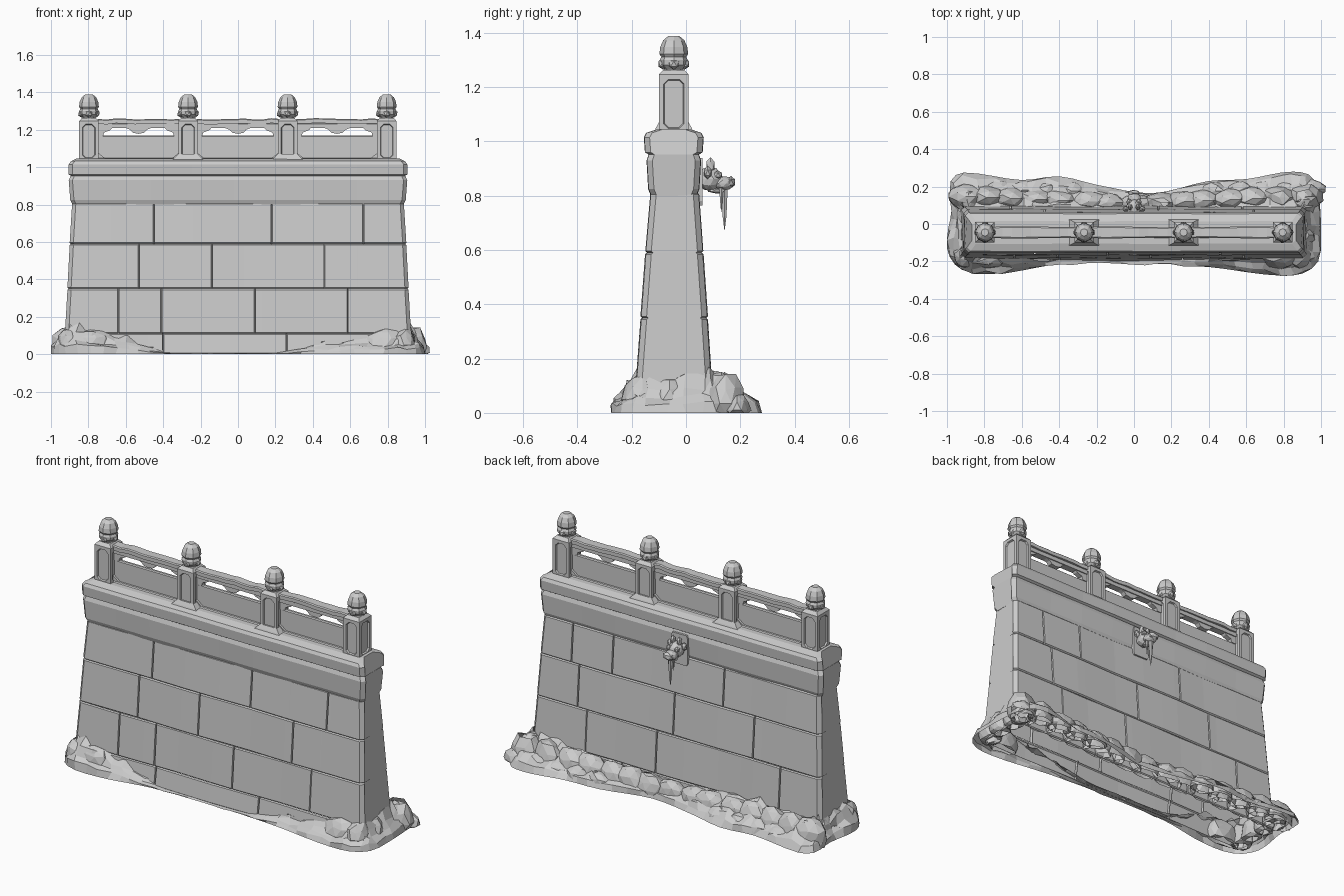
import bpy, bmesh, math, random
from mathutils import Vector, Matrix, geometry

random.seed(7)
default_cube = bpy.data.objects.get("Cube")
if default_cube:
    bpy.data.objects.remove(default_cube, do_unlink=True)

STONE = bpy.data.materials.new("grey_stone")
STONE.use_nodes = True
STONE.diffuse_color = (0.6, 0.6, 0.6, 1)
STONE.node_tree.nodes["Principled BSDF"].inputs["Base Color"].default_value = (0.6, 0.6, 0.6, 1)

MID = -0.045  # centre line of the wall


def rnd(amount):
    return random.uniform(-amount, amount)


def finish(name, bm, hollow=False):
    bmesh.ops.recalc_face_normals(bm, faces=bm.faces)
    if hollow:  # leave the level faces open
        bm.normal_update()
        level = [f for f in bm.faces if abs(f.normal.z) > 0.99]
        bmesh.ops.delete(bm, geom=level, context='FACES')
    mesh = bpy.data.meshes.new(name)
    bm.to_mesh(mesh)
    bm.free()
    mesh.materials.append(STONE)
    bpy.context.collection.objects.link(bpy.data.objects.new(name, mesh))


def loft_into(bm, rings, caps=True):
    rows = [[bm.verts.new(p) for p in ring] for ring in rings]
    n = len(rows[0])
    for low, high in zip(rows, rows[1:]):
        for i in range(n):
            j = (i + 1) % n
            bm.faces.new((low[i], low[j], high[j], high[i]))
    if caps:
        bm.faces.new(rows[0][::-1])
        bm.faces.new(rows[-1])


def loft(name, rings, hollow=False, caps=True):
    bm = bmesh.new()
    loft_into(bm, rings, caps)
    finish(name, bm, hollow)


def box_rings(x, y, levels):
    """Square rings for a list of (half width, half depth, height)."""
    return [[(x + sx * w, y + sy * d, z) for sx, sy in ((-1, -1), (1, -1), (1, 1), (-1, 1))]
            for w, d, z in levels]


def course(name, profile, front_joints=(), back_joints=(), cx=0, shake=(0, 0), bevel=0.012,
           step=0.22, hollow=False):
    """Loft a (y, z, half length) profile along x, with chamfered ends and narrow joints."""
    half = max(p[2] for p in profile)
    stations = []
    for side, joints in ((1, front_joints), (-1, back_joints)):
        for j in joints:
            stations += [(j - 0.004, 0), (j - 0.002, side), (j + 0.002, side), (j + 0.004, 0)]
    x = -half + step
    while x < half - step / 2:
        if all(abs(x - s[0]) > 0.03 for s in stations):
            stations.append((x, 0))
        x += step
    rings = []

    def end(sign, inset):
        return [(cx + sign * (h - bevel + inset), y - math.copysign(inset, y - MID), z)
                for y, z, h in profile]

    rings += [end(-1, bevel), end(-1, 0)]
    phase = rnd(3)
    for x, side in sorted(stations):
        dy = shake[0] * math.sin(9 * x + phase)
        dz = rnd(shake[1])
        ring = []
        for y, z, h in profile:
            front = y < MID
            cut = 0.012 if (side > 0 and front) or (side < 0 and not front) else 0
            ring.append((cx + x, y + (cut + dy if front else -cut - dy), z + dz))
        rings.append(ring)
    rings += [end(1, 0), end(1, bevel)]
    loft(name, rings, hollow)


def mirrored(half_profile):
    """Mirror a front profile (y, z, half length) to the back."""
    return half_profile + [(2 * MID - y, z, h) for y, z, h in reversed(half_profile)]


def prism(name, points, depth, y=MID):
    loft(name, [[(x, y + s * depth, z) for x, z in points] for s in (-1, 1)])


# Tapered masonry: height, front, back and half length at every bed joint
beds = [(0, -0.195, 0.1, 0.925), (0.11, -0.182, 0.093, 0.925), (0.35, -0.165, 0.078, 0.912),
        (0.59, -0.148, 0.062, 0.9), (0.81, -0.13, 0.047, 0.887)]
fronts = [(-0.4, 0.26), (-0.64, -0.41, 0.09, 0.585), (-0.53, -0.14, 0.46), (-0.45, 0.18, 0.67)]
backs = [(-0.3, 0.35), (-0.66, 0.13, 0.58), (-0.48, 0.03, 0.64), (-0.28, 0.43, 0.69)]
b = 0.006
for i, (lo, hi) in enumerate(zip(beds, beds[1:])):
    z0, f0, k0, h0 = lo
    z1, f1, k1, h1 = hi
    outline = [(f0 + b, z0, h0 - b), (f0, z0 + b, h0), (f1, z1 - b, h1), (f1 + b, z1, h1 - b),
               (k1 - b, z1, h1 - b), (k1, z1 - b, h1), (k0, z0 + b, h0), (k0 - b, z0, h0 - b)]
    course("wall_course_%d" % (i + 1), outline, fronts[i], backs[i], shake=(0.003, 0),
           bevel=0.02, hollow=i < 2)

# Moulding and coping on top of the wall
course("moulding", mirrored([(-0.128, 0.8, 0.885), (-0.138, 0.825, 0.897), (-0.144, 0.93, 0.905),
                             (-0.136, 0.953, 0.895)]), shake=(0.002, 0), bevel=0.02)
course("coping", mirrored([(-0.138, 0.953, 0.892), (-0.15, 0.96, 0.905), (-0.154, 1.015, 0.905),
                           (-0.145, 1.032, 0.893), (-0.105, 1.045, 0.865)]), shake=(0.002, 0), bevel=0.02)


def post(x):
    # Shaft with chamfered sunk panels on all four sides
    bm = bmesh.new()
    loft_into(bm, box_rings(x, MID, [(0.052, 0.055, 1.03), (0.052, 0.055, 1.247), (0.036, 0.038, 1.264)]))
    bm.normal_update()
    sides = [f for f in bm.faces if abs(f.normal.z) < 0.1]
    bmesh.ops.inset_individual(bm, faces=sides, thickness=0.025)
    corners = list({v for f in sides for v in f.verts})
    bmesh.ops.bevel(bm, geom=corners, offset=0.017, segments=1, affect='VERTICES')
    bm.normal_update()
    panels = [f for f in bm.faces if len(f.verts) == 8 and abs(f.normal.z) < 0.1]
    bmesh.ops.inset_individual(bm, faces=panels, thickness=0.004, depth=-0.009)
    finish("post", bm)

    # Bud finial with a curled collar
    outline = [(0.03, 1.255), (0.036, 1.268), (0.05, 1.282), (0.052, 1.3), (0.046, 1.312), (0.053, 1.322),
               (0.05, 1.348), (0.039, 1.373), (0.02, 1.389)]
    loft("finial", [[(x + r * math.cos(a * math.pi / 4), MID + r * math.sin(a * math.pi / 4), z)
                     for a in range(8)] for r, z in outline])
    curls = bmesh.new()
    for k in range(4):
        a = k * math.pi / 2
        spot = Vector((x + 0.038 * math.cos(a), MID + 0.038 * math.sin(a), 1.286))
        bmesh.ops.create_icosphere(curls, subdivisions=1, radius=0.022, matrix=Matrix.Translation(spot))
    finish("finial_curls", curls)


posts = [-0.797, -0.267, 0.265, 0.795]
for x in posts:
    post(x)
for x in posts[1:3]:
    loft("post_foot", box_rings(x, MID, [(0.088, 0.072, 1.035), (0.072, 0.066, 1.05), (0.052, 0.055, 1.07)]))


def bar(name, cx, half, depth, z0, z1, shake=(0, 0), step=1):
    course(name, mirrored([(MID - depth, z0, half), (MID - depth, z1 - 0.005, half),
                           (MID - depth + 0.006, z1, half)]), cx=cx, shake=shake, bevel=0.001, step=step)


# Balustrade bays between the posts
for left, right in zip(posts, posts[1:]):
    cx, half = (left + right) / 2, (right - left) / 2 - 0.045
    bar("handrail", cx, half, 0.03, 1.232, 1.258, (0.002, 0.004), 0.05)
    bar("under_rail", cx, half, 0.021, 1.208, 1.236)
    bar("panel", cx, half, 0.012, 1.03, 1.168)
    bar("bottom_rail", cx, half, 0.03, 1.03, 1.05)
    prism("cloud_bracket", [(cx - 0.07, 1.21), (cx - 0.045, 1.2), (cx - 0.03, 1.184), (cx, 1.178),
                            (cx + 0.03, 1.184), (cx + 0.045, 1.2), (cx + 0.07, 1.21)], 0.015)
    for s in (-1, 1):
        e = cx + s * half
        prism("corner_bracket", [(e, 1.165), (e - s * 0.03, 1.165), (e - s * 0.036, 1.185),
                                 (e - s * 0.07, 1.198), (e - s * 0.08, 1.21), (e, 1.21)], 0.015)
        prism("bottom_corner", [(e, 1.045), (e - s * 0.045, 1.045), (e, 1.08)], 0.024)


# Rubble skirt: outer edge (x, y) and its height against the wall
edge = [(-0.98, 0.23, 0.13), (-0.91, 0.275, 0.13), (-0.6, 0.235, 0.13), (-0.4, 0.255, 0.13), (-0.2, 0.21, 0.11),
        (0.1, 0.165, 0.09), (0.4, 0.23, 0.1), (0.6, 0.24, 0.11), (0.85, 0.28, 0.13), (0.96, 0.24, 0.14),
        (1, 0, 0.13), (0.985, -0.2, 0.11), (0.85, -0.275, 0.1), (0.4, -0.23, 0.05), (0.2, -0.215, 0.01),
        (-0.1, -0.21, 0.01), (-0.4, -0.215, 0.02), (-0.72, -0.265, 0.13), (-0.92, -0.245, 0.15),
        (-1, -0.13, 0.14), (-0.975, 0.08, 0.12)]
knots = [Vector(p) for p in edge]
rim = []
for i, a in enumerate(knots):
    before, c, after = knots[i - 1], knots[(i + 1) % len(knots)], knots[(i + 2) % len(knots)]
    span = (c - a).length / 3
    h1, h2 = a + (c - before).normalized() * span, c - (after - a).normalized() * span
    parts = 2 + int(span / 0.035)
    rim += geometry.interpolate_bezier(a, h1, h2, c, parts + 1)[:-1]
rings = []
for t, rise in ((0, 0), (0.1, 0.3), (0.35, 0.5), (0.6, 0.75), (0.85, 1), (1, 1.05)):
    wob = 0.014 if 0 < t < 1 else 0
    ring = []
    for p in rim:
        inner = Vector((max(-0.9, min(0.9, p.x)), max(-0.17, min(0.075, p.y))))
        flat = p.xy.lerp(inner, t)
        x = max(-1, min(1, flat.x + rnd(wob)))
        ring.append((x, flat.y + rnd(wob), max(0, p.z) * rise * (1 + rnd(0.25 if t else 0))))
    rings.append(ring)
loft("rubble_skirt", rings, caps=False)


def blob(bm, centre, size, rough=0.0, detail=2):
    made = bmesh.ops.create_icosphere(bm, subdivisions=detail, radius=1)["verts"]
    for v in made:
        grow = 1 + rnd(rough)
        v.co = Vector([c + s * q * grow for c, s, q in zip(centre, size, v.co)])
        v.co.z = max(0, v.co.z)


# Overlapping rocks along the back and around the ends
rocks = bmesh.new()
for k in range(15):
    x = -0.9 + k * 0.1285
    swell = 0.7 + 0.35 * abs(x)
    blob(rocks, (x + rnd(0.02), 0.11 + 0.04 * abs(x), 0.035), (0.1, 0.07 * swell, 0.115 * swell), 0.09)
    if abs(x) > 0.3:
        blob(rocks, (x + 0.05, 0.17 + 0.02 * abs(x), 0.01), (0.08, 0.05, 0.065), 0.09)
for s in (-1, 1):
    for y, r in ((-0.16, 0.075), (-0.06, 0.07), (0.04, 0.065), (0.13, 0.08)):
        blob(rocks, (s * (0.9 + rnd(0.015)), y, 0.05), (r * 0.85, r, r * 1.2), 0.1)
    blob(rocks, (s * 0.79, -0.185, 0.045), (0.11, 0.05, 0.09), 0.1)
finish("rocks", rocks, hollow=True)

# Beast-head water spout on the back
loft("spout_plate", box_rings(0, 0.047, [(0.045, 0.014, 0.765), (0.052, 0.014, 0.78),
                                         (0.052, 0.014, 0.925), (0.045, 0.014, 0.94)]))
head = bmesh.new()
blob(head, (0, 0.088, 0.862), (0.043, 0.045, 0.045), 0.06)
blob(head, (0, 0.135, 0.846), (0.036, 0.045, 0.026), 0.06)
blob(head, (0, 0.166, 0.85), (0.036, 0.018, 0.023), 0.06, 1)
blob(head, (0, 0.115, 0.82), (0.026, 0.04, 0.012), 0.06, 1)
for s in (-1, 1):
    blob(head, (s * 0.026, 0.118, 0.877), (0.016, 0.018, 0.016), 0, 1)
    blob(head, (s * 0.045, 0.08, 0.885), (0.018, 0.016, 0.024), 0, 1)
    blob(head, (s * 0.02, 0.09, 0.912), (0.013, 0.018, 0.03), 0, 1)
finish("spout_head", head)
for x, y, low, r in ((0, 0.142, 0.675, 0.014), (0.016, 0.13, 0.74, 0.01), (-0.016, 0.135, 0.76, 0.01)):
    loft("icicle", [[(x + q * math.cos(a * math.pi / 3), y + q * math.sin(a * math.pi / 3), z)
                     for a in range(6)] for q, z in ((0.001, low), (r * 0.6, low + 0.05), (r, 0.845))])
